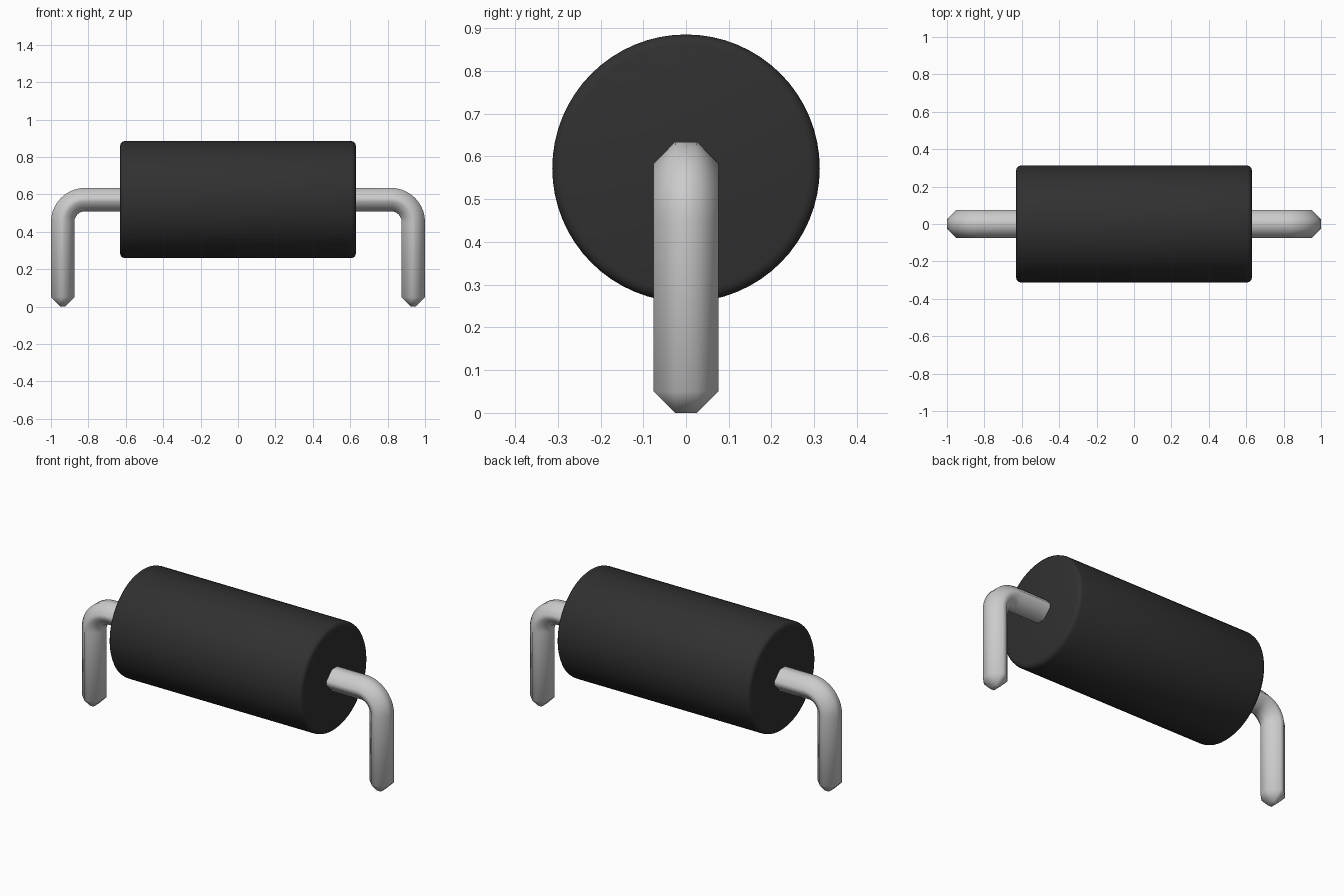
import bpy, bmesh
from math import sin, cos, pi, radians

if "Cube" in bpy.data.objects:
    bpy.data.objects.remove(bpy.data.objects["Cube"])

AXIS_Z = 0.5725          # height of the body axis
LEAD_X = 0.9375          # distance of the vertical legs from the centre
HY, HT, CH = 0.0755, 0.0625, 0.05   # lead half width, half thickness, chamfer
BEND = 0.12


def material(name, color):
    m = bpy.data.materials.new(name)
    m.diffuse_color = color
    m.use_nodes = True
    m.node_tree.nodes["Principled BSDF"].inputs["Base Color"].default_value = m.diffuse_color
    return m


def smooth(obj, angle):
    bpy.ops.object.select_all(action='DESELECT')
    obj.select_set(True)
    bpy.context.view_layer.objects.active = obj
    bpy.ops.object.shade_smooth_by_angle(angle=radians(angle))


# Dark cylindrical body with softly rounded rims
bpy.ops.mesh.primitive_cylinder_add(vertices=64, radius=0.313, depth=1.26,
                                    location=(0, 0, AXIS_Z), rotation=(0, pi / 2, 0))
body = bpy.context.object
body.name = "component_body"
bm = bmesh.new()
bm.from_mesh(body.data)
rims = [e for e in bm.edges if abs(e.verts[0].co.z - e.verts[1].co.z) < 1e-4]
bmesh.ops.bevel(bm, geom=rims, offset=0.025, segments=3, profile=0.5, affect='EDGES')
bm.to_mesh(body.data)
bm.free()
body.data.materials.append(material("black_plastic", (0.03, 0.03, 0.03, 1)))
smooth(body, 60)


# Chamfered metal lead: swept octagon that bends down and ends in a chamfered tip
def make_lead(name, side):
    iy, it = HY - CH, HT - CH
    section = [(iy, HT), (HY, it), (HY, -it), (iy, -HT),
               (-iy, -HT), (-HY, -it), (-HY, it), (-iy, HT)]
    # path stations: x, z, direction angle of the outward normal, tip flag
    stations = [(0.58, AXIS_Z, pi / 2, False)]
    steps = 10
    for i in range(steps + 1):
        a = pi / 2 * (1 - i / steps)
        stations.append((LEAD_X - BEND + BEND * cos(a),
                         AXIS_Z - BEND + BEND * sin(a), a, False))
    stations += [(LEAD_X, CH, 0, False), (LEAD_X, 0, 0, True)]
    bm = bmesh.new()
    rings = []
    for x, z, a, tip in stations:
        ring = []
        for y, t in section:
            if tip:
                y, t = max(-iy, min(iy, y)), max(-it, min(it, t))
            ring.append(bm.verts.new((side * (x + t * cos(a)), y, z + t * sin(a))))
        rings.append(ring)
    for r0, r1 in zip(rings, rings[1:]):
        for i in range(8):
            j = (i + 1) % 8
            bm.faces.new((r0[i], r0[j], r1[j], r1[i]))
    bm.faces.new(rings[0])
    bm.faces.new(rings[-1])
    bmesh.ops.remove_doubles(bm, verts=bm.verts, dist=1e-5)
    bmesh.ops.recalc_face_normals(bm, faces=bm.faces)
    mesh = bpy.data.meshes.new(name)
    bm.to_mesh(mesh)
    bm.free()
    obj = bpy.data.objects.new(name, mesh)
    bpy.context.collection.objects.link(obj)
    smooth(obj, 60)


make_lead("right_lead", 1)
make_lead("left_lead", -1)
